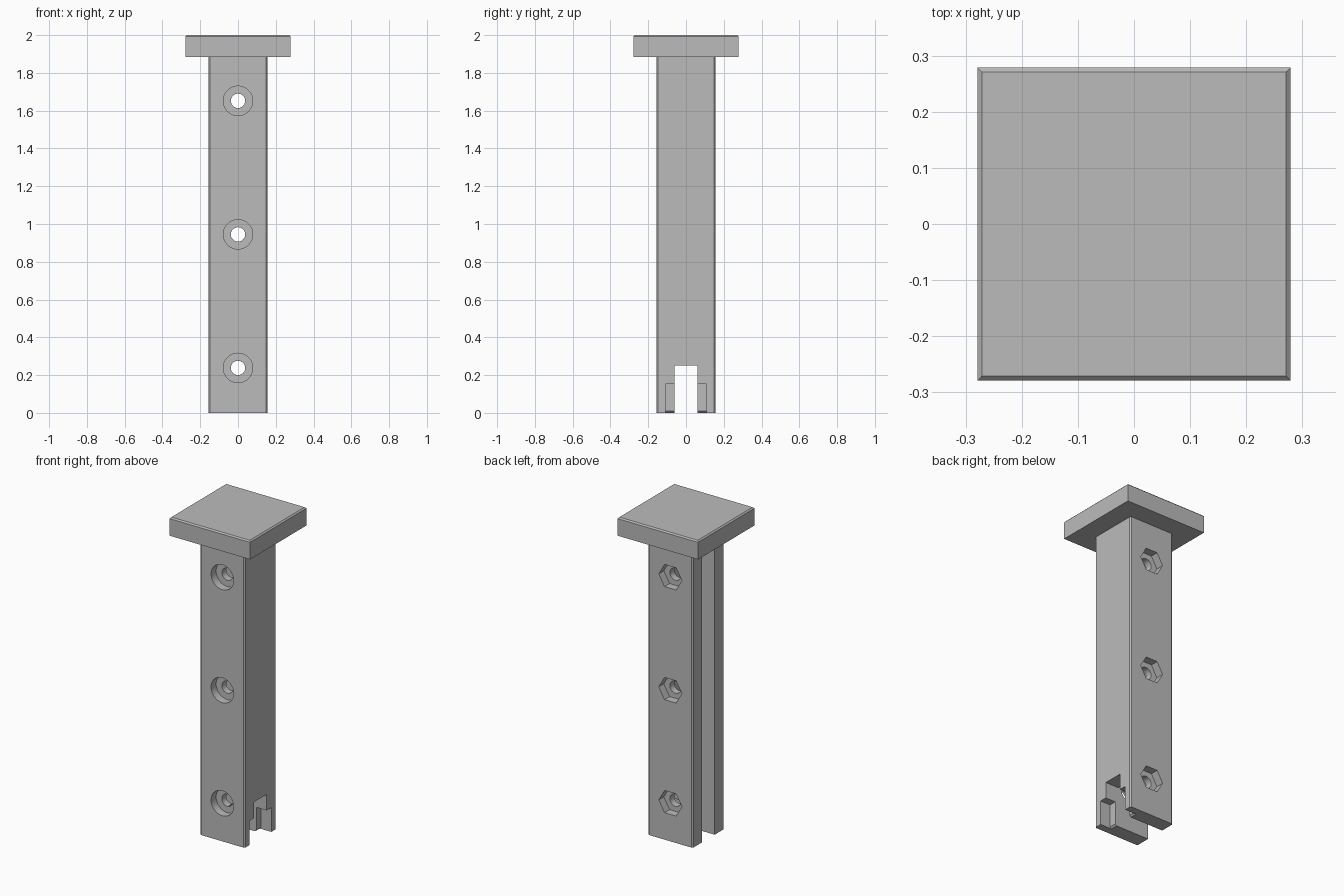
import bpy, bmesh, math
from mathutils import Matrix, Vector

cube = bpy.data.objects.get("Cube")
if cube:
    bpy.data.objects.remove(cube, do_unlink=True)

grey = bpy.data.materials.new("plain grey")
grey.use_nodes = True
grey.diffuse_color = (0.5, 0.5, 0.5, 1)
grey.node_tree.nodes["Principled BSDF"].inputs["Base Color"].default_value = (0.5, 0.5, 0.5, 1)


def prism(name, outline, extrude):
    """Closed solid swept from a flat outline of 3D points."""
    bm = bmesh.new()
    face = bm.faces.new([bm.verts.new(p) for p in outline])
    grown = bmesh.ops.extrude_face_region(bm, geom=[face])["geom"]
    moved = [v for v in grown if isinstance(v, bmesh.types.BMVert)]
    bmesh.ops.translate(bm, verts=moved, vec=Vector(extrude))
    bmesh.ops.recalc_face_normals(bm, faces=bm.faces)
    mesh = bpy.data.meshes.new(name)
    bm.to_mesh(mesh)
    bm.free()
    mesh.materials.append(grey)
    obj = bpy.data.objects.new(name, mesh)
    bpy.context.collection.objects.link(obj)
    return obj


def round_cutter(name, sides, radius, z, y0, y1):
    ring = [2 * math.pi * i / sides for i in range(sides)]
    return prism(name, [(radius * math.cos(a), y0, z + radius * math.sin(a)) for a in ring],
                 (0, y1 - y0, 0))


def apply_modifier(obj, mod):
    bpy.context.view_layer.objects.active = obj
    bpy.ops.object.modifier_apply(modifier=mod.name)


def cut(target, cutter):
    cutter.hide_render = True
    mod = target.modifiers.new("cut", 'BOOLEAN')
    mod.operation, mod.solver, mod.object = 'DIFFERENCE', 'EXACT', cutter
    apply_modifier(target, mod)
    bpy.data.objects.remove(cutter, do_unlink=True)


half, slot, wall_x, bevel = 0.155, 0.062, 0.062, 0.008
post_top, cap_half, top = 1.885, 0.279, 2.0

# Post: channel section, open on the -x side, with chamfered corners
side = [(wall_x, slot), (-half, slot), (-half, half - bevel), (-half + bevel, half),
        (half - bevel, half), (half, half - bevel)]
section = side + [(x, -y) for x, y in reversed(side)]
post = prism("slotted_post", [(x, y, 0) for x, y in section], (0, 0, post_top))

# Bottom notch through the closed wall
cut(post, prism("notch_cutter", [(0, -slot, -0.1), (0.3, -slot, -0.1),
                                 (0.3, slot, -0.1), (0, slot, -0.1)], (0, 0, 0.352)))

# Wider recess on the +x side, with a chamfered lower edge
back = half - 0.07
recess = [(0.3, -0.05), (back - 0.06, -0.05), (back, 0.01), (back, 0.152), (0.3, 0.152)]
cut(post, prism("recess_cutter", [(x, -0.108, z) for x, z in recess], (0, 0.216, 0)))

# Bolt holes: round counterbore in front, hexagonal nut pocket behind
for z in (0.238, 0.945, 1.652):
    cut(post, round_cutter("bolt_cutter", 40, 0.038, z, -0.3, 0.3))
    cut(post, round_cutter("head_cutter", 40, 0.078, z, -0.3, -half + 0.05))
    cut(post, round_cutter("nut_cutter", 6, 0.08, z, half - 0.05, 0.3))

# Square cap with a chamfered top rim
cap = prism("square_cap", [(x * cap_half, y * cap_half, post_top)
                           for x, y in ((-1, -1), (1, -1), (1, 1), (-1, 1))],
            (0, 0, top - post_top))
bm = bmesh.new()
bm.from_mesh(cap.data)
rim = [e for e in bm.edges if all(v.co.z > top - 0.01 for v in e.verts)]
bmesh.ops.bevel(bm, geom=rim, offset=bevel, segments=1, affect='EDGES')
bm.to_mesh(cap.data)
bm.free()

for obj in (post, cap):
    bpy.ops.object.select_all(action='DESELECT')
    obj.select_set(True)
    bpy.context.view_layer.objects.active = obj
    bpy.ops.object.shade_smooth_by_angle(angle=math.radians(25))
